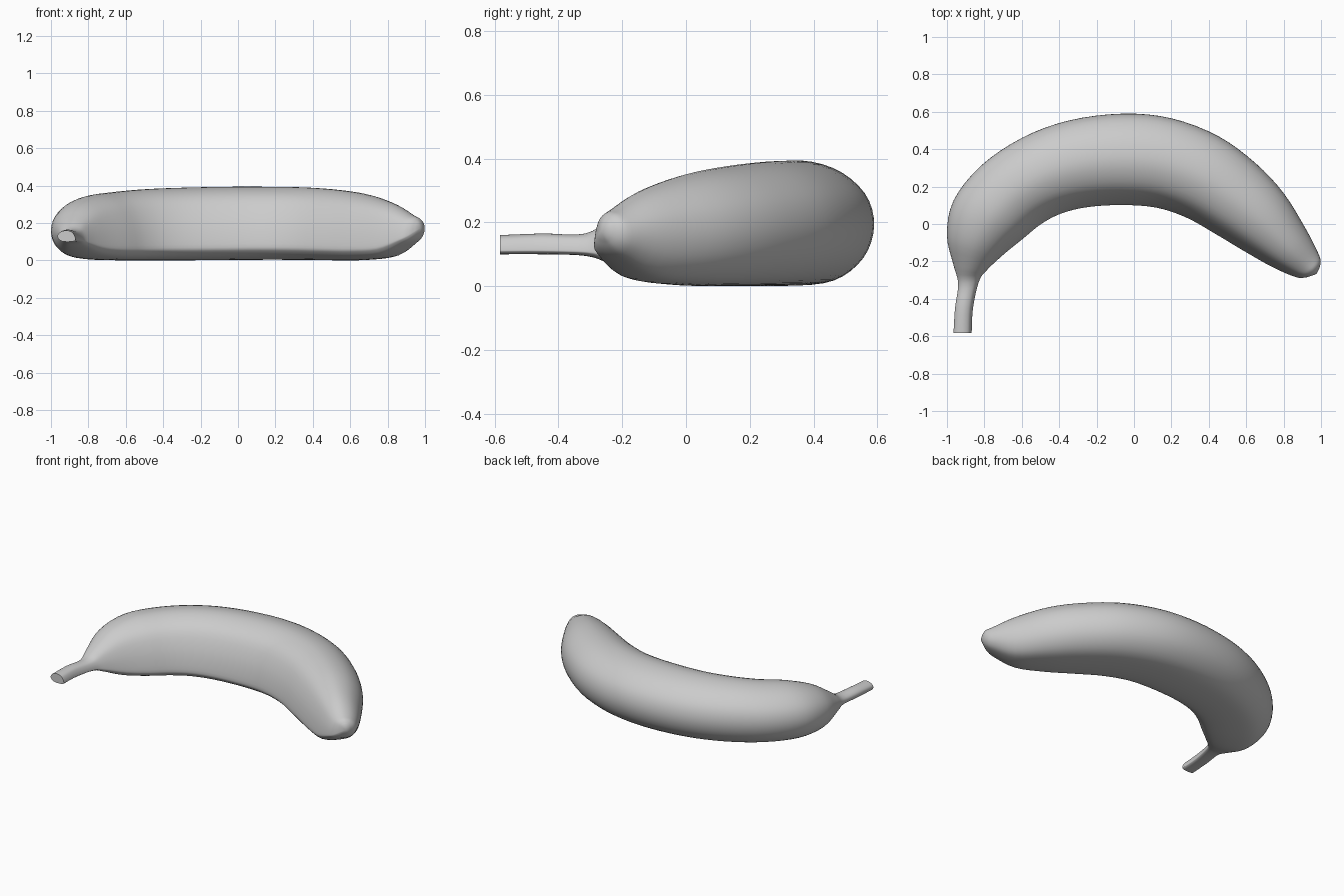
import bpy, bmesh

# Stations along the fruit: outer x, y, inner x, y, low z, high z
STATIONS = [
    (-0.965, -0.583, -0.868, -0.583, 0.100, 0.160),
    (-0.957, -0.450, -0.861, -0.450, 0.100, 0.165),
    (-0.940, -0.320, -0.830, -0.310, 0.095, 0.165),
    (-0.965, -0.220, -0.790, -0.250, 0.070, 0.215),
    (-1.000, -0.060, -0.700, -0.165, 0.025, 0.295),
    (-0.965, 0.125, -0.590, -0.075, 0.005, 0.345),
    (-0.820, 0.310, -0.490, 0.005, 0.001, 0.365),
    (-0.600, 0.460, -0.380, 0.060, 0.001, 0.380),
    (-0.350, 0.553, -0.240, 0.092, 0.001, 0.388),
    (-0.060, 0.590, -0.060, 0.102, 0.002, 0.393),
    (0.200, 0.565, 0.120, 0.088, 0.004, 0.393),
    (0.450, 0.470, 0.280, 0.035, 0.003, 0.389),
    (0.650, 0.325, 0.440, -0.055, 0.001, 0.375),
    (0.800, 0.165, 0.590, -0.145, 0.003, 0.350),
    (0.915, -0.020, 0.740, -0.230, 0.022, 0.302),
    (0.982, -0.150, 0.860, -0.282, 0.085, 0.245),
    (0.998, -0.200, 0.910, -0.287, 0.115, 0.228),
    (0.990, -0.240, 0.945, -0.278, 0.145, 0.205),
]
# Cross-section: 0 = inner side to 1 = outer side, 0 = bottom to 1 = top
PROFILE = [(0.0, 0.22), (0.06, 0.56), (0.20, 0.86), (0.46, 1.0), (0.74, 0.94),
           (0.94, 0.74), (1.0, 0.48), (0.93, 0.22), (0.74, 0.04), (0.45, 0.0),
           (0.16, 0.03), (0.03, 0.11)]


def smooth(points, steps, closed):
    """Catmull-Rom resampling of a list of tuples."""
    n = len(points)
    get = (lambda i: points[i % n]) if closed else (lambda i: points[min(max(i, 0), n - 1)])
    out = []
    for i in range(n if closed else n - 1):
        a, b, c, d = (get(i + k) for k in (-1, 0, 1, 2))
        for s in range(steps):
            t = s / steps
            out.append(tuple(q + 0.5 * t * (r - p + t * (2 * p - 5 * q + 4 * r - w
                       + t * (3 * (q - r) + w - p))) for p, q, r, w in zip(a, b, c, d)))
    if not closed:
        out.append(points[-1])
    return out


# Loft the cross-section through the stations
bm = bmesh.new()
profile = smooth(PROFILE, 4, True)
rings = []
for ox, oy, ix, iy, zl, zh in smooth(STATIONS, 4, False):
    rings.append([bm.verts.new((ix + (ox - ix) * u, iy + (oy - iy) * u, zl + (zh - zl) * v))
                  for u, v in profile])
n = len(profile)
for a, b in zip(rings, rings[1:]):
    for i in range(n):
        j = (i + 1) % n
        bm.faces.new((a[i], a[j], b[j], b[i]))

# Flat cut stem end and slightly domed blossom tip
bm.faces.new(rings[0])
tip = bm.verts.new((0.976, -0.267, 0.173))
for i in range(n):
    bm.faces.new((rings[-1][i], rings[-1][(i + 1) % n], tip))
bmesh.ops.recalc_face_normals(bm, faces=bm.faces)

mesh = bpy.data.meshes.new("banana")
bm.to_mesh(mesh)
bm.free()
banana = bpy.data.objects.new("banana", mesh)
bpy.context.collection.objects.link(banana)
bpy.context.view_layer.objects.active = banana
banana.select_set(True)
bpy.ops.object.shade_smooth_by_angle(angle=0.8)
